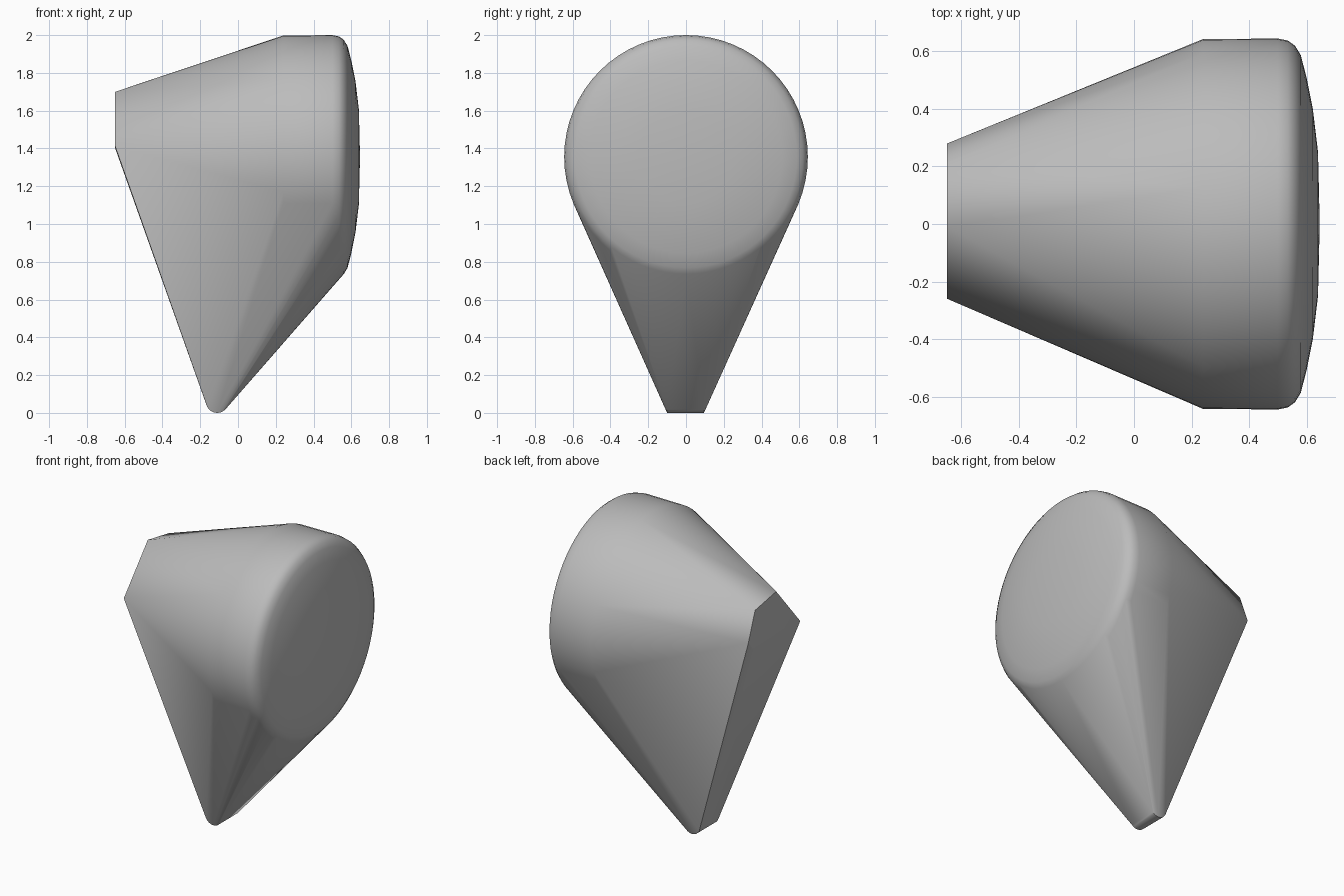
import bpy, bmesh
from math import sin, cos, pi, radians

cube = bpy.data.objects.get("Cube")
if cube:
    bpy.data.objects.remove(cube)

CENTRE_Z = 1.355
bm = bmesh.new()


def ring(x, radius, sides=64):
    """Circle of points facing along x."""
    for i in range(sides):
        a = 2 * pi * i / sides
        bm.verts.new((x, radius * cos(a), CENTRE_Z + radius * sin(a)))


# Round drum with a softened rim and a shallow domed cap
for x, radius in [(0.24, 0.643), (0.5, 0.645), (0.535, 0.638), (0.56, 0.62),
                  (0.58, 0.587), (0.6, 0.51), (0.622, 0.4), (0.64, 0.25)]:
    ring(x, radius)
bm.verts.new((0.646, 0, CENTRE_Z))

# Narrow flat end
for y, z in [(-0.26, 1.41), (-0.01, 1.7), (0.21, 1.66), (0.28, 1.47), (0.22, 1.4)]:
    bm.verts.new((-0.65, y, z))

# Rounded bottom edge
for y in (-0.1, 0.095):
    for i in range(13):
        a = pi + pi * i / 12
        bm.verts.new((-0.11 + 0.06 * cos(a), y, 0.06 + 0.06 * sin(a)))

# Wrap everything in one convex skin
hull = bmesh.ops.convex_hull(bm, input=bm.verts[:])
spare = {g for g in hull["geom_interior"] + hull["geom_unused"]
         if isinstance(g, bmesh.types.BMVert)}
bmesh.ops.delete(bm, geom=list(spare), context="VERTS")
bmesh.ops.dissolve_limit(bm, angle_limit=radians(0.5), verts=bm.verts[:], edges=bm.edges[:])
bmesh.ops.recalc_face_normals(bm, faces=bm.faces[:])

mesh = bpy.data.meshes.new("wedge_body")
bm.to_mesh(mesh)
bm.free()
body = bpy.data.objects.new("wedge_body", mesh)
bpy.context.collection.objects.link(body)

# Plain grey
grey = bpy.data.materials.new("plain_grey")
grey.use_nodes = True
colour = (0.5, 0.5, 0.5, 1)
grey.diffuse_color = colour
grey.node_tree.nodes["Principled BSDF"].inputs["Base Color"].default_value = colour
mesh.materials.append(grey)

bpy.ops.object.select_all(action="DESELECT")
body.select_set(True)
bpy.context.view_layer.objects.active = body
bpy.ops.object.shade_smooth_by_angle(angle=radians(30))
